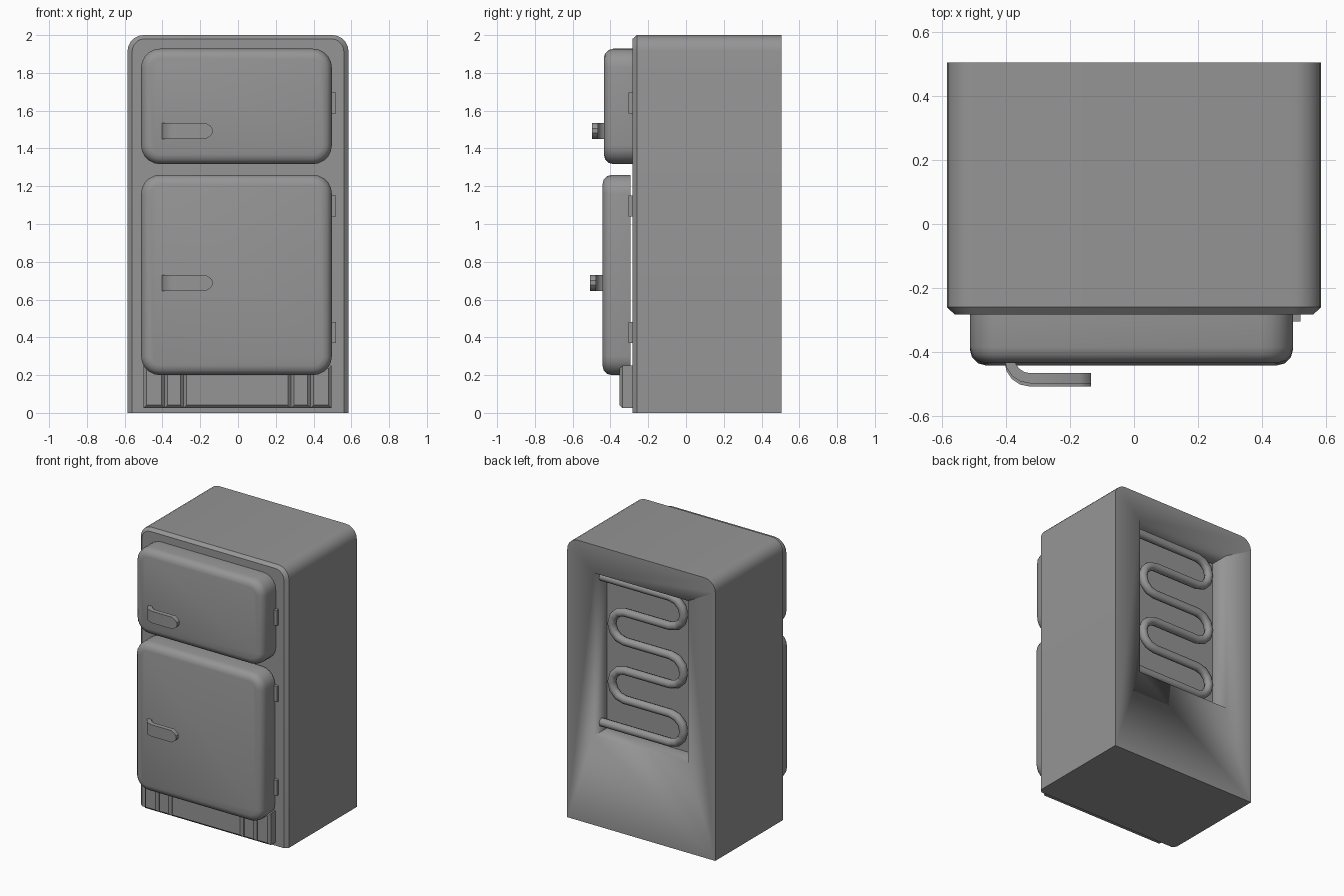
import bpy, bmesh, math
from mathutils import Vector

cube = bpy.data.objects.get("Cube")
if cube:
    bpy.data.objects.remove(cube)

grey = bpy.data.materials.new("grey_enamel")
grey.use_nodes = True
colour = (0.3, 0.3, 0.3, 1)
grey.diffuse_color = colour
grey.node_tree.nodes["Principled BSDF"].inputs["Base Color"].default_value = colour


def finish(bm, name, angle=35):
    bmesh.ops.recalc_face_normals(bm, faces=bm.faces)
    mesh = bpy.data.meshes.new(name)
    bm.to_mesh(mesh)
    bm.free()
    mesh.materials.append(grey)
    ob = bpy.data.objects.new(name, mesh)
    bpy.context.collection.objects.link(ob)
    bpy.ops.object.select_all(action='DESELECT')
    ob.select_set(True)
    bpy.context.view_layer.objects.active = ob
    bpy.ops.object.shade_smooth_by_angle(angle=math.radians(angle))
    return ob


def rounded(x0, x1, z0, z1, top_r, low_r, y, steps=5):
    """Rectangle facing the front, with rounded top and lower corners."""
    ring = []
    corners = [(x1, z1, -1, -1, top_r), (x0, z1, 1, -1, top_r),
               (x0, z0, 1, 1, low_r), (x1, z0, -1, 1, low_r)]
    for q, (x, z, sx, sz, r) in enumerate(corners):
        count = steps if r else 0
        for i in range(count + 1):
            a = math.pi / 2 * (q + i / max(count, 1))
            ring.append(Vector((x + sx * r + r * math.cos(a), y, z + sz * r + r * math.sin(a))))
    return ring


def loft(name, rings, angle=35):
    bm = bmesh.new()
    loops = [[bm.verts.new(p) for p in ring] for ring in rings]
    for a, b in zip(loops, loops[1:]):
        for i in range(len(a)):
            j = (i + 1) % len(a)
            bm.faces.new((a[i], a[j], b[j], b[i]))
    bm.faces.new(loops[0])
    bm.faces.new(loops[-1])
    return finish(bm, name, angle)


def box(name, x0, x1, y0, y1, z0, z1, bevel=0):
    bm = bmesh.new()
    bmesh.ops.create_cube(bm, size=1)
    for v in bm.verts:
        v.co = ((x0 + x1) / 2 + v.co.x * (x1 - x0),
                (y0 + y1) / 2 + v.co.y * (y1 - y0),
                (z0 + z1) / 2 + v.co.z * (z1 - z0))
    if bevel:
        front = [e for e in bm.edges if any(v.co.y < y0 + 1e-5 for v in e.verts)
                 and all(v.co.y < y0 + 1e-5 for v in e.verts)]
        bmesh.ops.bevel(bm, geom=front, offset=bevel, segments=1, affect='EDGES')
    return finish(bm, name, 20)


# Cabinet with rounded top corners and a chamfered front rim
W = 0.585
cabinet = loft("cabinet", [
    rounded(-W, W, 0, 2, 0.085, 0, 0.505),
    rounded(-W, W, 0, 2, 0.085, 0, -0.26),
    rounded(-W + 0.025, W - 0.025, 0, 1.98, 0.065, 0, -0.283)], 30)

# Recess in the back
cutter = box("recess_cutter", -0.37, 0.37, 0.365, 0.6, 0.64, 1.8)
cut = cabinet.modifiers.new("recess", 'BOOLEAN')
cut.operation = 'DIFFERENCE'
cut.solver = 'EXACT'
cut.object = cutter
bpy.context.view_layer.objects.active = cabinet
bpy.ops.object.modifier_apply(modifier=cut.name)
bpy.data.objects.remove(cutter)


# Doors with a soft front edge
def door(name, z0, z1, back, front):
    fillet = 0.05
    rings = [rounded(-0.513, 0.497, z0, z1, 0.1, 0.1, back)]
    for i in range(4):
        a = math.pi / 2 * i / 3
        s = fillet * (1 - math.cos(a))
        y = front + fillet * (1 - math.sin(a))
        rings.append(rounded(-0.513 + s, 0.497 - s, z0 + s, z1 - s, 0.1 - s, 0.1 - s, y))
    loft(name, rings)


door("freezer_door", 1.317, 1.928, -0.28, -0.435)
door("main_door", 0.2, 1.26, -0.294, -0.442)


# Handles: a bent strap with a pointed tip
def handle(name, z, front, root):
    t, h, r = 0.032, 0.042, 0.08
    outer, inner = [(-0.405, root)], [(-0.405 + t, root)]
    for i in range(5):
        a = math.pi / 2 * i / 4
        for path, rad in ((outer, r), (inner, r - t)):
            path.append((-0.405 + r - rad * math.cos(a), front + r - rad * math.sin(a)))
    bm = bmesh.new()
    sections = [(o, n, h) for o, n in zip(outer, inner)]
    sections += [((x, front), (x, front + t), k) for x, k in ((-0.17, h), (-0.145, 0.026), (-0.135, 0.012))]
    loops = [[bm.verts.new((p[0], p[1], z + s * k)) for p, s in ((o, -1), (n, -1), (n, 1), (o, 1))]
             for o, n, k in sections]
    for a, b in zip(loops, loops[1:]):
        for i in range(4):
            j = (i + 1) % 4
            bm.faces.new((a[i], a[j], b[j], b[i]))
    bm.faces.new(loops[0])
    bm.faces.new(loops[-1])
    finish(bm, name)


handle("freezer_handle", 1.493, -0.498, -0.425)
handle("main_handle", 0.688, -0.508, -0.432)

# Hinges
for i, z in enumerate((1.64, 1.095, 0.425)):
    box(f"hinge_{i + 1}", 0.48, 0.52, -0.305, -0.275, z - 0.055, z + 0.055)

# Kick plate: chamfered panels divided by narrow grooves
edges = [-0.5, -0.388, -0.288, 0.28, 0.385, 0.495]
for i, (a, b) in enumerate(zip(edges, edges[1:])):
    box(f"kick_panel_{i + 1}", a, b, -0.352, -0.275, 0.025, 0.25, 0.016)

# Cooling coil snaking through the recess
rows, pitch, y = 6, 0.208, 0.43
path = [Vector((0.365, y, 0.71))]
for row in range(rows - 1):
    side = -1 if row % 2 == 0 else 1
    middle = 0.71 + pitch * (row + 0.5)
    for i in range(7):
        a = -math.pi / 2 + math.pi * i / 6
        path.append(Vector((side * (0.18 + pitch / 2 * math.cos(a)), y, middle + pitch / 2 * math.sin(a))))
path.append(Vector((0.365, y, 0.71 + pitch * (rows - 1))))
bm = bmesh.new()
loops = []
for i, p in enumerate(path):
    t = (path[min(i + 1, len(path) - 1)] - path[max(i - 1, 0)]).normalized()
    depth = Vector((0, 1, 0))
    across = t.cross(depth)
    loops.append([bm.verts.new(p + 0.03 * (math.cos(k * math.pi / 4) * across + math.sin(k * math.pi / 4) * depth))
                  for k in range(8)])
for a, b in zip(loops, loops[1:]):
    for k in range(8):
        bm.faces.new((a[k], a[(k + 1) % 8], b[(k + 1) % 8], b[k]))
bm.faces.new(loops[0])
bm.faces.new(loops[-1])
finish(bm, "cooling_coil", 50)
